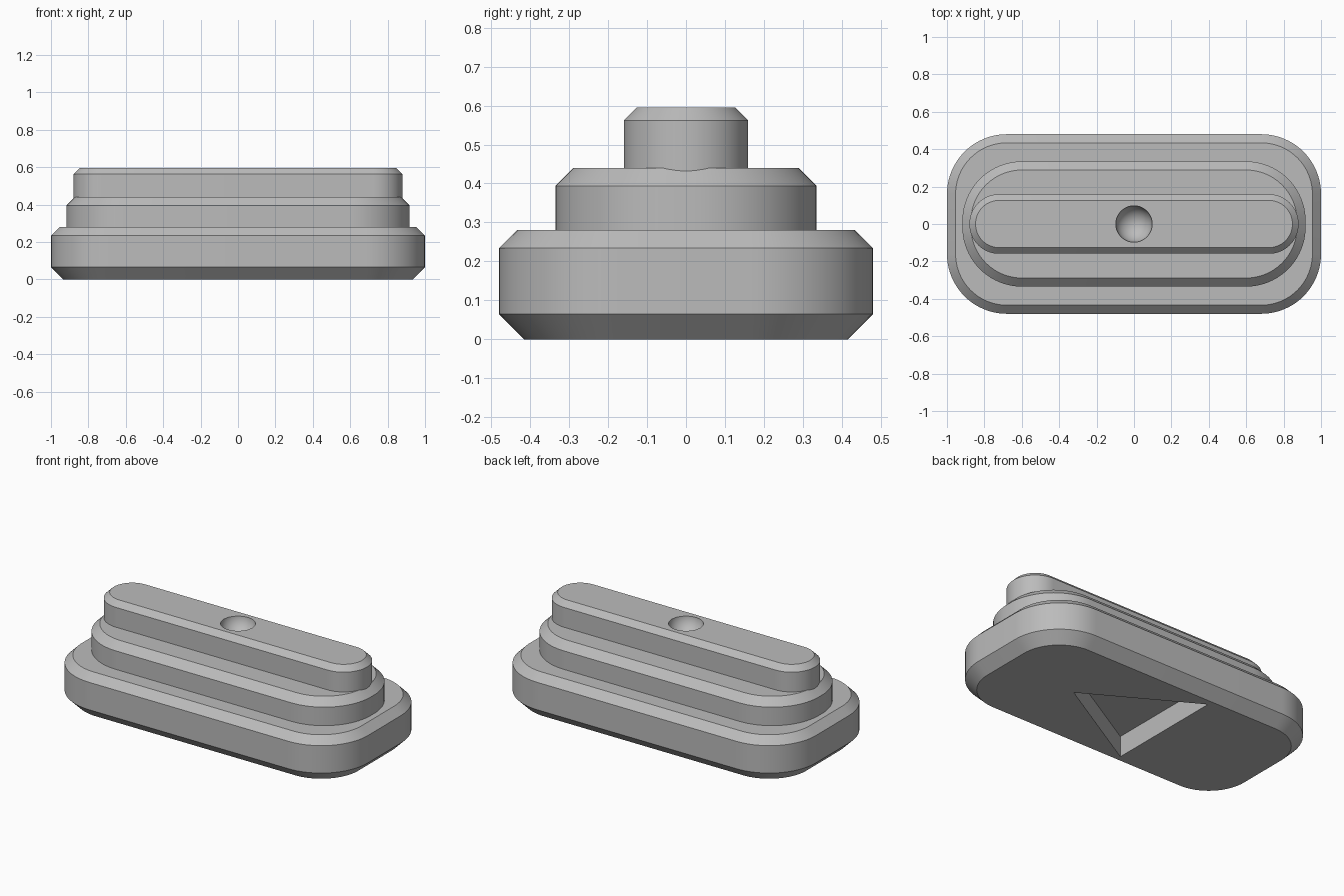
import bpy, bmesh
from math import sin, cos, pi, radians
from mathutils import Matrix

cube = bpy.data.objects.get("Cube")
if cube:
    bpy.data.objects.remove(cube, do_unlink=True)

grey = bpy.data.materials.new("plain grey")
grey.use_nodes = True
grey.diffuse_color = (0.5, 0.5, 0.5, 1)
grey.node_tree.nodes["Principled BSDF"].inputs["Base Color"].default_value = (0.5, 0.5, 0.5, 1)


def make_object(name, bm):
    bmesh.ops.recalc_face_normals(bm, faces=bm.faces)
    mesh = bpy.data.meshes.new(name)
    bm.to_mesh(mesh)
    bm.free()
    mesh.materials.append(grey)
    obj = bpy.data.objects.new(name, mesh)
    bpy.context.collection.objects.link(obj)
    return obj


def activate(obj):
    bpy.ops.object.select_all(action='DESELECT')
    obj.select_set(True)
    bpy.context.view_layer.objects.active = obj


def tier(name, half_x, half_y, radius, levels, steps=20):
    """Rounded slab lofted through (height, inset) levels."""
    bm = bmesh.new()
    rings = []
    for z, inset in levels:
        ring = []
        for corner, (sx, sy) in enumerate([(1, 1), (-1, 1), (-1, -1), (1, -1)]):
            for i in range(steps + 1):
                a = (corner + i / steps) * pi / 2
                ring.append(bm.verts.new((sx * (half_x - radius) + (radius - inset) * cos(a),
                                          sy * (half_y - radius) + (radius - inset) * sin(a), z)))
        rings.append(ring)
    for low, high in zip(rings, rings[1:]):
        for i in range(len(low)):
            j = (i + 1) % len(low)
            bm.faces.new((low[i], low[j], high[j], high[i]))
    bm.faces.new(rings[0][::-1])
    bm.faces.new(rings[-1])
    return make_object(name, bm)


def carve(obj, cutter):
    cutter.hide_render = True
    mod = obj.modifiers.new("carve", 'BOOLEAN')
    mod.operation = 'DIFFERENCE'
    mod.solver = 'EXACT'
    mod.object = cutter
    activate(obj)
    bpy.ops.object.modifier_apply(modifier=mod.name)
    bpy.data.objects.remove(cutter, do_unlink=True)


# Three stacked tiers with chamfered rims
base = tier("base_tier", 1.0, 0.48, 0.32, [(0, 0.065), (0.065, 0), (0.234, 0), (0.28, 0.046)])
middle = tier("middle_tier", 0.918, 0.335, 0.32, [(0.27, 0), (0.394, 0), (0.44, 0.046)])
top = tier("top_tier", 0.88, 0.159, 0.158, [(0.38, 0), (0.562, 0), (0.595, 0.033)])

# Triangular socket in the underside
bm = bmesh.new()
bmesh.ops.create_cone(bm, cap_ends=True, segments=3, radius1=0.44, radius2=0.44, depth=0.26)
tip = max(bm.verts, key=lambda v: v.co.y)
# turn one corner toward +x
bmesh.ops.rotate(bm, verts=bm.verts, matrix=Matrix.Rotation(radians(-90), 3, 'Z')
                 if tip.co.y > 0.4 else Matrix.Identity(3))
if max(v.co.x for v in bm.verts) < 0.4:
    bmesh.ops.rotate(bm, verts=bm.verts, matrix=Matrix.Rotation(pi, 3, 'Z'))
carve(base, make_object("socket_cutter", bm))

# Round dimple in the top
bm = bmesh.new()
bmesh.ops.create_uvsphere(bm, u_segments=48, v_segments=24, radius=0.098)
bmesh.ops.translate(bm, verts=bm.verts, vec=(0, 0, 0.602))
carve(top, make_object("dimple_cutter", bm))

for part in (base, middle, top):
    activate(part)
    bpy.ops.object.shade_smooth_by_angle(angle=radians(30))
